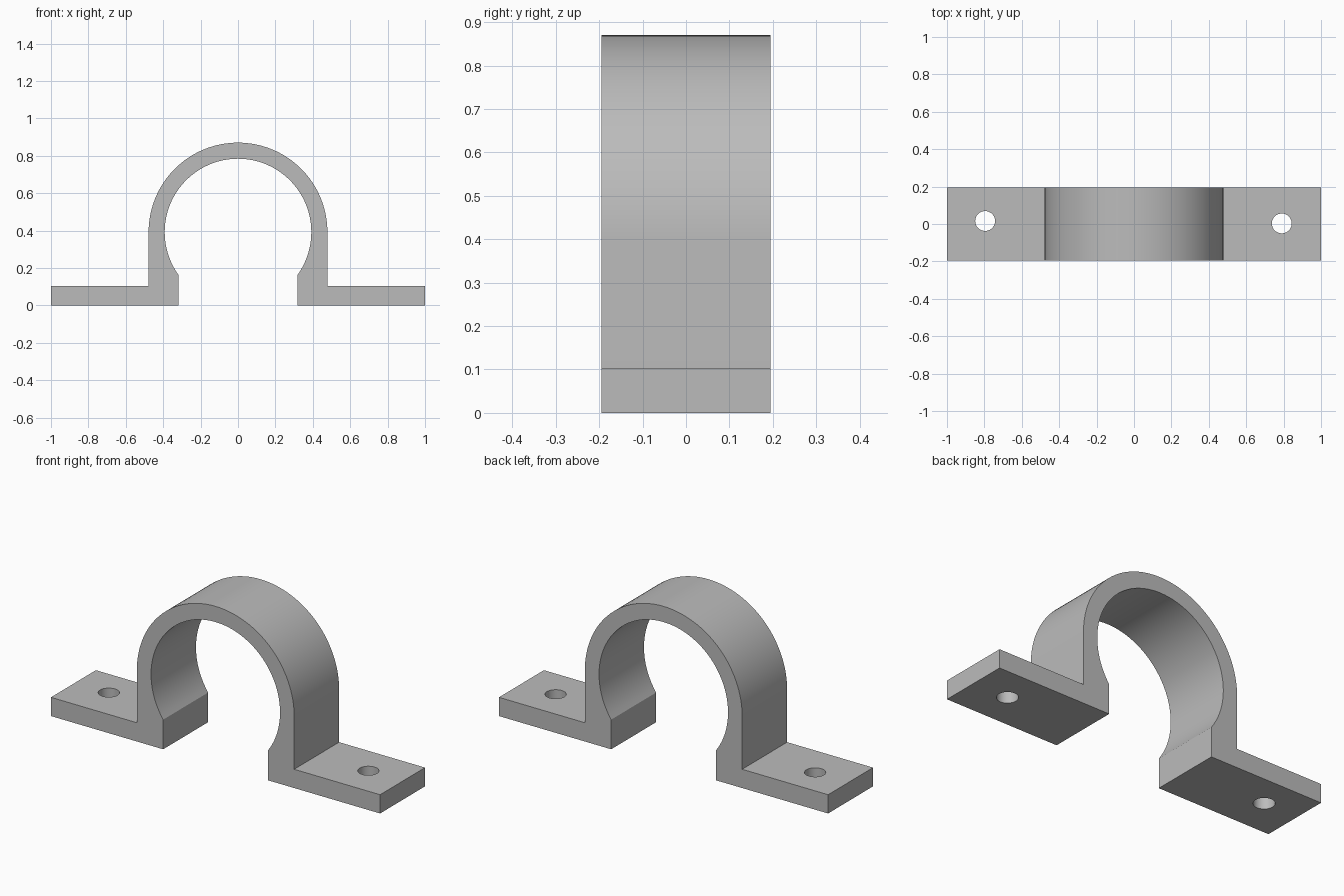
import bpy
import bmesh
from math import sin, cos, pi, asin, sqrt, radians

cube = bpy.data.objects.get("Cube")
if cube:
    bpy.data.objects.remove(cube, do_unlink=True)

HALF_LENGTH = 1.0
HALF_DEPTH = 0.195
FLANGE_HEIGHT = 0.103
OUTER_RADIUS = 0.478
INNER_RADIUS = 0.392
ARC_CENTRE = 0.392
GAP = 0.318            # half the width of the opening at the base
HOLE_RADIUS = 0.053
STEPS = 64

grey = bpy.data.materials.new("plain grey")
grey.use_nodes = True
colour = (0.5, 0.5, 0.5, 1)
grey.diffuse_color = colour
grey.node_tree.nodes["Principled BSDF"].inputs["Base Color"].default_value = colour


def arc(radius, start, end):
    """Points of an arc around the clamp axis."""
    angles = [start + (end - start) * i / STEPS for i in range(STEPS + 1)]
    return [(radius * cos(a), ARC_CENTRE + radius * sin(a)) for a in angles]


# Clamp outline: right flange, outer arch, left flange, then back along the bore
dip = asin(sqrt(INNER_RADIUS**2 - GAP**2) / INNER_RADIUS)
outline = [(GAP, 0), (HALF_LENGTH, 0), (HALF_LENGTH, FLANGE_HEIGHT), (OUTER_RADIUS, FLANGE_HEIGHT)]
outline += arc(OUTER_RADIUS, 0, pi)
outline += [(-x, z) for x, z in reversed(outline[:4])]
outline += arc(INNER_RADIUS, pi + dip, -dip)

bm = bmesh.new()
face = bm.faces.new([bm.verts.new((x, -HALF_DEPTH, z)) for x, z in outline])
swept = bmesh.ops.extrude_face_region(bm, geom=[face])["geom"]
bmesh.ops.translate(bm, vec=(0, 2 * HALF_DEPTH, 0),
                    verts=[v for v in swept if isinstance(v, bmesh.types.BMVert)])
bmesh.ops.recalc_face_normals(bm, faces=bm.faces)
mesh = bpy.data.meshes.new("pipe_clamp")
bm.to_mesh(mesh)
bm.free()
clamp = bpy.data.objects.new("pipe_clamp", mesh)
bpy.context.collection.objects.link(clamp)
mesh.materials.append(grey)

# Screw holes through the flanges
for side, x, y in (("right", -0.796, 0.016), ("left", 0.79, 0.003)):
    bpy.ops.mesh.primitive_cylinder_add(vertices=48, radius=HOLE_RADIUS, depth=0.4, location=(x, y, 0.05))
    cutter = bpy.context.object
    cutter.name = side + "_hole_cutter"
    cutter.hide_render = True
    cutter.data.materials.append(grey)
    cut = clamp.modifiers.new(side + "_hole", 'BOOLEAN')
    cut.operation = 'DIFFERENCE'
    cut.solver = 'EXACT'
    cut.object = cutter
    bpy.context.view_layer.objects.active = clamp
    bpy.ops.object.modifier_apply(modifier=cut.name)
    bpy.data.objects.remove(cutter, do_unlink=True)

bpy.ops.object.select_all(action='DESELECT')
clamp.select_set(True)
bpy.context.view_layer.objects.active = clamp
bpy.ops.object.shade_smooth_by_angle(angle=radians(30))
